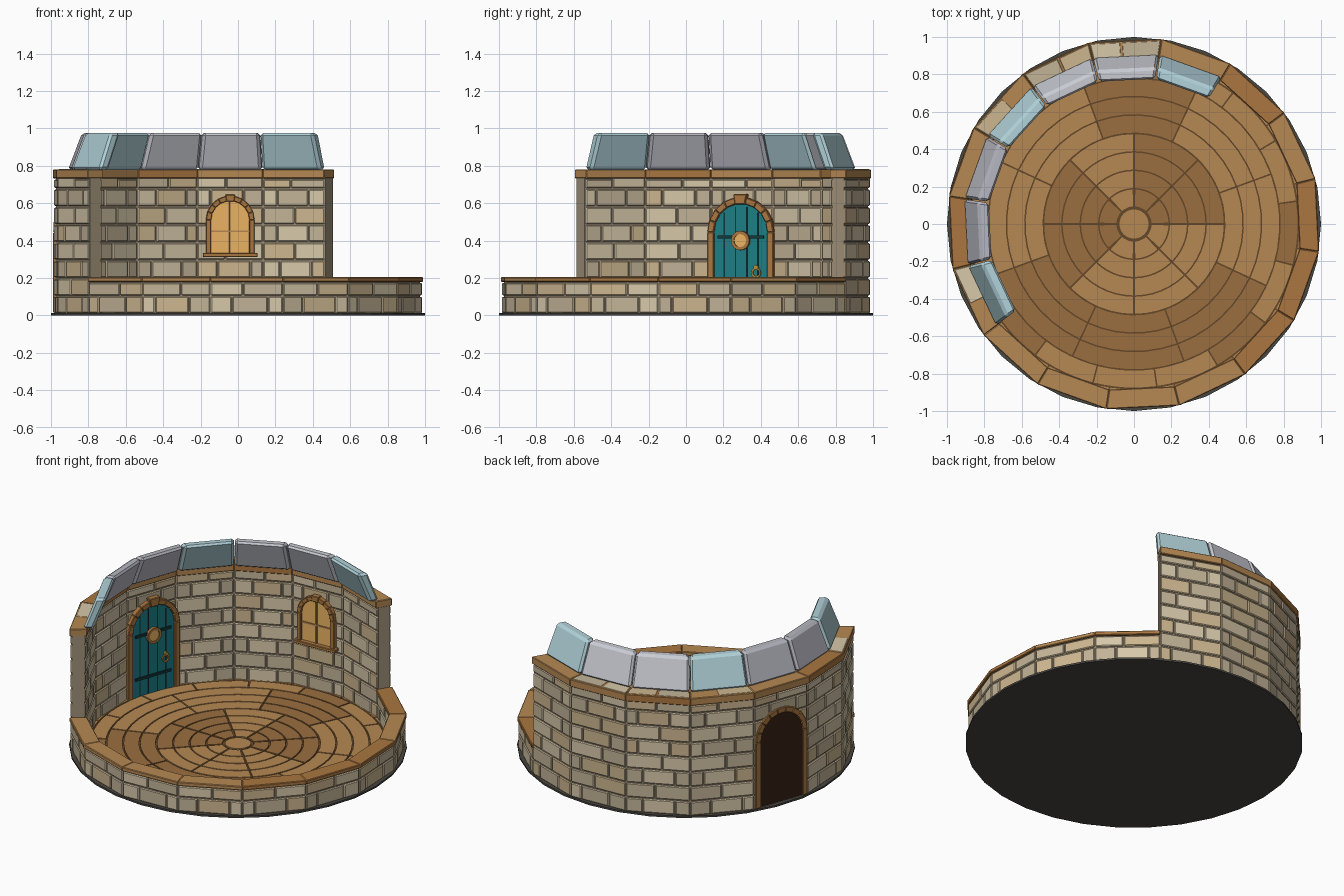
import bpy, bmesh, math, random
from math import sin, cos, tan, pi, radians
from mathutils import Vector

if "Cube" in bpy.data.objects:
    bpy.data.objects.remove(bpy.data.objects["Cube"])

random.seed(4)
STEP = 22.5
HALF = tan(radians(STEP / 2))
TALL = [59 + STEP * (k + .5) for k in range(7)]     # face centre angles, tall wall
LOW = [216.5 + STEP * (k + .5) for k in range(9)]   # face centre angles, low wall
DOOR, WINDOW = TALL[4], TALL[1]

COLS = dict(stone_a=(.84, .78, .66), stone_b=(.76, .70, .59), stone_c=(.80, .71, .56), mortar=(.62, .56, .47),
            wood=(.71, .53, .33), wood_dark=(.60, .43, .26), wood_trim=(.66, .46, .26), hole=(.22, .15, .10),
            base=(.29, .28, .26), joint=(.40, .29, .18), glass=(.69, .82, .85), slate=(.78, .79, .82),
            slate_dark=(.71, .71, .75), teal=(.13, .49, .52), iron=(.10, .22, .23), pane=(.92, .70, .39),
            brass=(.72, .56, .24))
MATS = {}
for name, c in COLS.items():
    m = bpy.data.materials.new(name)
    m.diffuse_color = (*[v ** 2.2 for v in c], 1)
    m.use_nodes = True
    m.node_tree.nodes["Principled BSDF"].inputs["Base Color"].default_value = m.diffuse_color
    MATS[name] = m


class Part:
    """Collects solids into one named mesh object."""
    def __init__(self, name):
        self.name, self.bm, self.mats = name, bmesh.new(), []

    def loft(self, lo, hi, mat):
        if mat not in self.mats:
            self.mats.append(mat)
        a = [self.bm.verts.new(p) for p in lo]
        b = [self.bm.verts.new(p) for p in hi]
        n = len(a)
        faces = [self.bm.faces.new(a[::-1]), self.bm.faces.new(b)]
        faces += [self.bm.faces.new((a[i], a[(i + 1) % n], b[(i + 1) % n], b[i])) for i in range(n)]
        for f in faces:
            f.material_index = self.mats.index(mat)

    def sweep(self, ang, prof, mat, f0=-1, f1=1, gap=0):
        """Sweep an (r, z) profile along one polygon face, f in -1..1."""
        lo = [at(ang, -(r * HALF * f0 + gap), z, r) for r, z in prof]
        hi = [at(ang, -(r * HALF * f1 - gap), z, r) for r, z in prof]
        self.loft(lo, hi, mat)

    def slab(self, ang, pts, r0, r1, mat):
        """Extrude a (u, z) outline on a wall face between depths r0 and r1."""
        self.loft([at(ang, u, z, r0) for u, z in pts], [at(ang, u, z, r1) for u, z in pts], mat)

    def finish(self, bevel=0):
        bmesh.ops.recalc_face_normals(self.bm, faces=self.bm.faces[:])
        me = bpy.data.meshes.new(self.name)
        self.bm.to_mesh(me)
        self.bm.free()
        ob = bpy.data.objects.new(self.name, me)
        bpy.context.collection.objects.link(ob)
        for k in self.mats:
            me.materials.append(MATS[k])
        if bevel:
            b = ob.modifiers.new("bevel", 'BEVEL')
            b.width, b.segments = bevel, 1
        return ob


def at(ang, u, z, r):
    a = radians(ang)
    return Vector((r * cos(a) + u * sin(a), r * sin(a) - u * cos(a), z))


def rect(x0, x1, y0, y1):
    return [(x0, y0), (x1, y0), (x1, y1), (x0, y1)]


def circle(cu, cz, r, n, a0=0, a1=360):
    return [(cu + r * cos(radians(a0 + (a1 - a0) * i / n)), cz + r * sin(radians(a0 + (a1 - a0) * i / n)))
            for i in range(n + 1)]


def arch(w, z0, spring, n=12):
    return [(-w, z0), (w, z0)] + circle(0, spring, w, n, 0, 180)


def ring(part, ang, cu, cz, ri, ro, n, a0, a1, r0, r1, mat):
    i, o = circle(cu, cz, ri, n, a0, a1), circle(cu, cz, ro, n, a0, a1)
    for k in range(n):
        part.slab(ang, [i[k], o[k], o[k + 1], i[k + 1]], r0, r1, mat)


def disc(part, r, z0, z1, n, mat):
    c = circle(0, 0, r, n)[:-1]
    part.loft([(x, y, z0) for x, y in c], [(x, y, z1) for x, y in c], mat)


# base plate and the dark bed under the planks
base = Part("base_plate")
disc(base, 1.0, 0, .012, 32, "base")
base.finish()
bed = Part("floor_bed")
disc(bed, .9, .005, .016, 48, "joint")
bed.finish()

# floor: concentric rings of planks grouped in three bands
floor = Part("floor_planks")
disc(floor, .078, .01, .024, 24, "wood")
for r_in, rings, count, off in ((.09, 4, 8, 0), (.485, 3, 8, 20), (.78, 1, 16, 8), (.88, 1, 16, 14)):
    for s in range(count):
        mat = "wood_dark" if random.random() < .27 else "wood"
        for k in range(rings):
            a, b = r_in + k * .0985 + .004, r_in + (k + 1) * .0985 - .004
            if r_in > .87:
                b = .9
            d = 360 / count
            g = math.degrees(.004 / a)
            pts = circle(0, 0, b, 6, off + s * d + g, off + (s + 1) * d - g)
            pts += circle(0, 0, a, 6, off + (s + 1) * d - g, off + s * d + g)
            floor.loft([(x, y, .01) for x, y in pts], [(x, y, .024) for x, y in pts], mat)
floor.finish()

# walls: mortar core with protruding staggered bricks
for name, faces, top in (("tall_wall", TALL, .735), ("low_wall", LOW, .182)):
    core, bricks, cap = Part(name + "_mortar"), Part(name + "_bricks"), Part(name + "_cap")
    for ang in faces:
        core.sweep(ang, rect(.893, .966, .005, top), "mortar")
        z, row = .012, 0
        while z < top - .03:
            z1 = min(z + .0955, top)
            j = random.uniform(-.15, .15)
            cuts = [-1, j, 1] if row % 2 else [-1, -.5 + j, .5 + j, 1]
            for f0, f1 in zip(cuts, cuts[1:]):
                hi = z1 - .008
                if top > .5 and z1 > top - .01 and random.random() < .4:
                    hi = .7815       # some stones show through the cap
                bricks.sweep(ang, rect(.885, .975, z, hi), random.choice(["stone_a", "stone_b", "stone_c"]),
                             f0, f1, .003)
            z, row = z1, row + 1
        zt = .78 if top > .5 else .205
        cap.sweep(ang, rect(.878, .981, top - .003, zt), random.choice(["wood", "wood", "wood_trim"]))
    core.finish()
    bricks.finish(.005)
    cap.finish(.004)

# leaning roof blocks
roof = Part("roof_blocks")
for ang, mat in zip(TALL, ("glass", "slate", "slate", "glass", "slate_dark", "slate_dark", "glass")):
    roof.sweep(ang, [(.902, .778), (.828, .975), (.765, .975), (.842, .778)], mat, gap=.003)
roof.finish(.014)

# door leaf with plank joints, straps, porthole and pull ring
SP = .445
leaf = Part("door_leaf")
leaf.slab(DOOR, arch(.157, .02, SP), .872, .93, "teal")
leaf.finish()
back = Part("door_back")
back.slab(DOOR, arch(.157, .02, SP), .93, .979, "hole")
back.finish()
iron = Part("door_ironwork")
for u in (-.095, -.032, .032, .095):
    iron.slab(DOOR, rect(u - .003, u + .003, .025, SP + .148 - abs(u) * .45), .870, .875, "iron")
for z in (.41, .13):
    iron.slab(DOOR, rect(-.13, .13, z, z + .017), .864, .875, "iron")
iron.finish()
port = Part("door_porthole")
port.slab(DOOR, circle(0, .4, .038, 16)[:-1], .860, .875, "pane")
ring(port, DOOR, 0, .4, .035, .052, 16, 0, 360, .854, .875, "wood_trim")
port.finish()
pull = Part("door_pull_ring")
ring(pull, DOOR, .088, .228, .018, .027, 12, 0, 360, .860, .868, "brass")
pull.slab(DOOR, circle(.088, .257, .013, 10)[:-1], .857, .874, "brass")
pull.finish()

# door frame: jambs, arch stones and keystone, through the wall
frame = Part("door_frame")
for s in (-1, 1):
    frame.slab(DOOR, rect(*sorted((s * .152, s * .187)), .015, SP), .858, .984, "wood_trim")
ring(frame, DOOR, 0, SP, .152, .188, 9, 0, 180, .858, .984, "wood_trim")
frame.slab(DOOR, [(-.028, SP + .148), (.028, SP + .148), (.038, SP + .203), (-.038, SP + .203)],
           .850, .92, "wood_trim")
frame.finish(.004)

# window on the inside of the wall
WS = .51
pane = Part("window_pane")
pane.slab(WINDOW, arch(.107, .325, WS), .872, .91, "pane")
pane.finish()
wf = Part("window_frame")
for s in (-1, 1):
    wf.slab(WINDOW, rect(*sorted((s * .102, s * .13)), .32, WS), .857, .9, "wood_trim")
ring(wf, WINDOW, 0, WS, .102, .13, 9, 0, 180, .857, .9, "wood_trim")
wf.slab(WINDOW, [(-.02, .608), (.02, .608), (.026, .645), (-.026, .645)], .852, .9, "wood_trim")
wf.slab(WINDOW, rect(-.146, .146, .312, .333), .842, .9, "wood_trim")
wf.finish(.003)
bars = Part("window_bars")
bars.slab(WINDOW, rect(-.005, .005, .33, .612), .865, .88, "wood")
for z in (.45,):
    bars.slab(WINDOW, rect(-.104, .104, z - .005, z + .005), .866, .88, "wood")
bars.finish()
